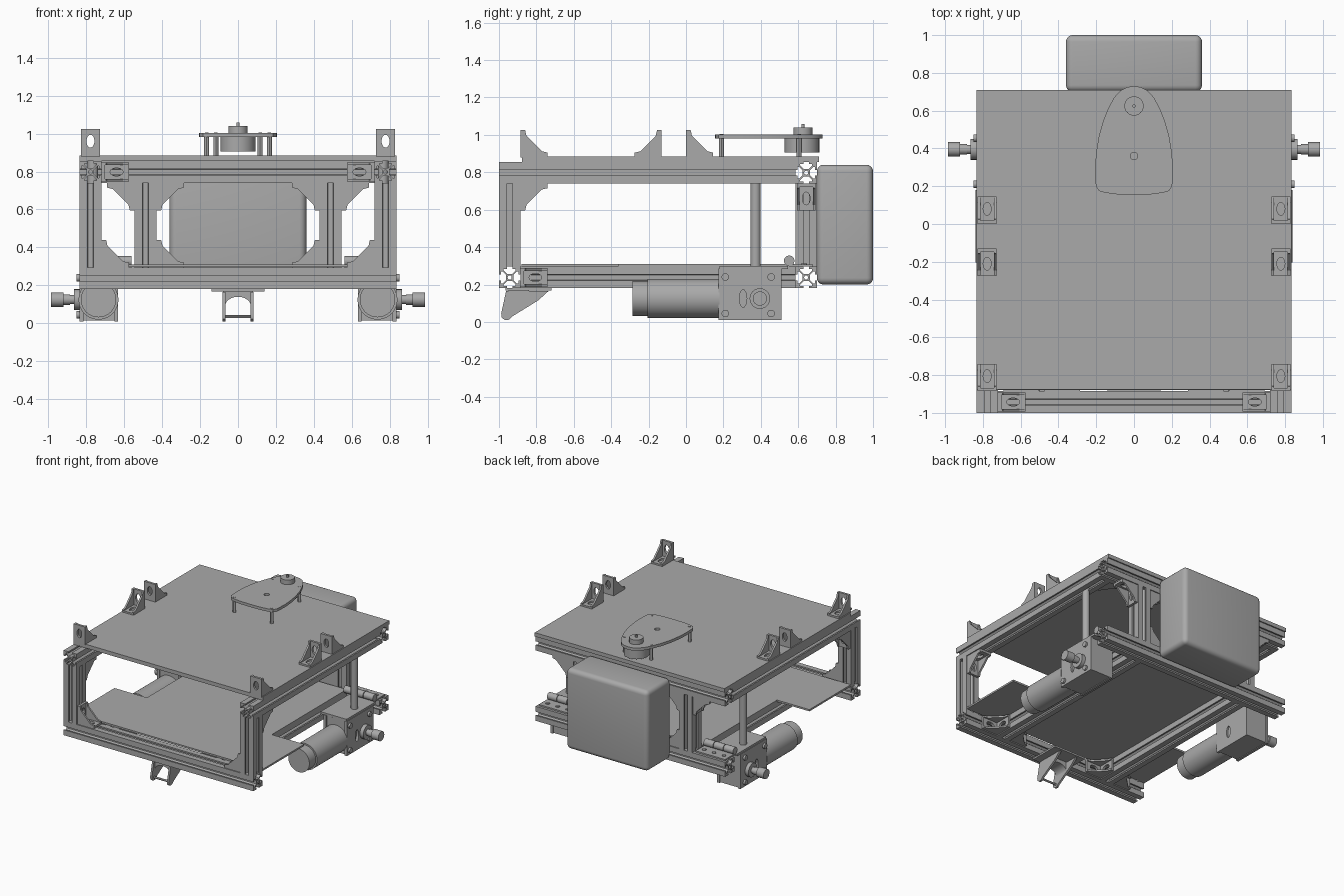
import bpy, bmesh, math
from mathutils import Matrix, Vector

if "Cube" in bpy.data.objects:
    bpy.data.objects.remove(bpy.data.objects["Cube"])

grey = bpy.data.materials.new("machine grey")
grey.use_nodes = True
grey.diffuse_color = (0.4, 0.4, 0.4, 1)
grey.node_tree.nodes["Principled BSDF"].inputs["Base Color"].default_value = (0.4, 0.4, 0.4, 1)

X, Y, Z = Vector((1, 0, 0)), Vector((0, 1, 0)), Vector((0, 0, 1))
parts = []


def frame(pos, u, v):
    """Placement with local x along u and local y along v."""
    m = Matrix((u, v, u.cross(v))).transposed().to_4x4()
    m.translation = Vector(pos)
    return m


def add(name, mesh, matrix=None):
    if not mesh.materials:
        mesh.materials.append(grey)
    ob = bpy.data.objects.new(name, mesh)
    bpy.context.collection.objects.link(ob)
    if matrix is not None:
        ob.matrix_world = matrix
    parts.append(ob)
    return ob


def solid(loops, depth):
    """Mesh of a filled outline with holes, extruded about its plane."""
    cu = bpy.data.curves.new("outline", "CURVE")
    cu.dimensions, cu.fill_mode, cu.extrude = "2D", "BOTH", depth / 2
    for loop in loops:
        sp = cu.splines.new("POLY")
        sp.points.add(len(loop) - 1)
        for p, (a, b) in zip(sp.points, loop):
            p.co = (a, b, 0, 1)
        sp.use_cyclic_u = True
    ob = bpy.data.objects.new("outline", cu)
    bpy.context.collection.objects.link(ob)
    bpy.context.view_layer.update()
    me = bpy.data.meshes.new_from_object(ob.evaluated_get(bpy.context.evaluated_depsgraph_get()))
    bpy.data.objects.remove(ob)
    bm = bmesh.new()
    bm.from_mesh(me)
    bmesh.ops.remove_doubles(bm, verts=bm.verts, dist=1e-5)
    bmesh.ops.recalc_face_normals(bm, faces=bm.faces)
    bm.to_mesh(me)
    bm.free()
    me.materials.clear()
    return me


def ring(cx, cy, rx, ry=None, n=20):
    ry = ry or rx
    return [(cx + rx * math.cos(k * math.tau / n), cy + ry * math.sin(k * math.tau / n)) for k in range(n)]


def rect(x0, x1, y0, y1):
    return [(x0, y0), (x1, y0), (x1, y1), (x0, y1)]


def box(name, x, y, z, bevel=0):
    bm = bmesh.new()
    bmesh.ops.create_cube(bm, size=1)
    for v in bm.verts:
        v.co = [lo + (c + 0.5) * (hi - lo) for c, (lo, hi) in zip(v.co, (x, y, z))]
    if bevel:
        bmesh.ops.bevel(bm, geom=bm.edges[:], offset=bevel, segments=5, profile=0.5, affect="EDGES")
    me = bpy.data.meshes.new(name)
    bm.to_mesh(me)
    bm.free()
    return add(name, me)


def rod(name, start, end, r, n=32):
    a, b = Vector(start), Vector(end)
    bm = bmesh.new()
    bmesh.ops.create_cone(bm, cap_ends=True, segments=n, radius1=r, radius2=r, depth=(b - a).length)
    me = bpy.data.meshes.new(name)
    bm.to_mesh(me)
    bm.free()
    m = (b - a).to_track_quat("Z", "Y").to_matrix().to_4x4()
    m.translation = (a + b) / 2
    return add(name, me, m)


# Slotted rail section: an eighth, mirrored on its diagonal, turned four times
H = 0.0575
eighth = [(0.014, 0.02), (0.032, 0.038), (0.032, 0.046), (0.015, 0.046), (0.015, H), (H, H)]
quarter = eighth + [(b, a) for a, b in reversed(eighth[:-1])]
section = []
for _ in range(4):
    section += quarter
    quarter = [(b, -a) for a, b in quarter]


def rail(name, start, end):
    a, b = Vector(start), Vector(end)
    d = (b - a).normalized()
    u = Vector((abs(d.y), abs(d.z), abs(d.x)))
    v = Vector((abs(d.z), abs(d.x), abs(d.y)))
    add(name, solid([section, ring(0, 0, 0.011, n=12)], (b - a).length), frame((a + b) / 2, u, v))


# Frame of rails
LOW, TOP, FRONT, BACK, SIDE, INNER = 0.2375, 0.7975, -0.9425, 0.6425, 0.7775, 0.4875
rail("front_lower_rail", (-0.835, FRONT, LOW), (0.835, FRONT, LOW))
rail("rear_lower_rail", (-0.835, BACK, LOW), (0.835, BACK, LOW))
rail("rear_upper_rail", (-0.835, BACK, TOP), (0.835, BACK, TOP))
for s in (-1, 1):
    rail("upper_side_rail", (s * SIDE, -1, TOP), (s * SIDE, BACK - H, TOP))
    rail("lower_inner_rail", (s * INNER, FRONT + H, LOW), (s * INNER, BACK - H, LOW))
    rail("front_post", (s * SIDE, FRONT, LOW + H), (s * SIDE, FRONT, TOP - H))
    rail("rear_post", (s * INNER, BACK, LOW + H), (s * INNER, BACK, TOP - H))

# Corner bracket: two slotted flanges and two triangular webs
L, W, T = 0.145, 0.1, 0.018
bm = bmesh.new()
flange = [rect(0, L, -W / 2, W / 2), ring(0.08, 0, 0.034, 0.021)]
web = [[(0, 0), (L, 0), (L, 0.025), (0.115, 0.032), (0.032, 0.115), (0.025, L), (0, L)]]
for loops, depth, place in (
        (flange, T, frame((0, T / 2, 0), X, Z)),
        (flange, T, frame((T / 2, 0, 0), Y, Z)),
        (web, 0.014, frame((0, 0, W / 2 - 0.007), X, Y)),
        (web, 0.014, frame((0, 0, 0.007 - W / 2), X, Y))):
    me = solid(loops, depth)
    me.transform(place)
    bm.from_mesh(me)
    bpy.data.meshes.remove(me)
bracket_mesh = bpy.data.meshes.new("bracket")
bm.to_mesh(bracket_mesh)
bm.free()

for s in (-1, 1):
    out = s * X
    for name, pos, u, v in (
            ("top_bracket_front", (SIDE, -0.885, 0.88), Y, Z),
            ("top_bracket_middle", (SIDE, -0.13, 0.88), -Y, Z),
            ("top_bracket_rear", (SIDE, 0, 0.88), Y, Z),
            ("front_post_foot_bracket", (SIDE - H, FRONT, LOW + H), -out, Z),
            ("front_post_head_bracket", (SIDE, FRONT + H, TOP - H), Y, -Z),
            ("rear_post_outer_bracket", (INNER + H, BACK, TOP - H), out, -Z),
            ("rear_post_inner_bracket", (INNER - H, BACK, TOP - H), -out, -Z),
            ("rear_post_foot_bracket", (INNER - H, BACK, LOW + H), -out, Z),
            ("upper_rail_bracket", (SIDE - H, BACK - H, TOP), -out, -Y),
            ("lower_rail_outer_bracket", (INNER + H, FRONT + H, LOW), out, Y),
            ("lower_rail_inner_bracket", (INNER - H, FRONT + H, LOW), -out, Y)):
        add(name, bracket_mesh, frame((s * pos[0], pos[1], pos[2]), u, v))

# Decks and rear case
box("top_deck", (-0.835, 0.835), (-0.877, 0.71), (0.855, 0.885))
half = [(0.835, -0.88), (0.835, -0.36), (0.55, -0.36), (0.55, 0.58)]
add("lower_deck", solid([half + [(-x, y) for x, y in reversed(half)]], 0.014), frame((0, 0, 0.303), X, Y))
box("rear_case", (-0.36, 0.36), (0.70, 1.0), (0.20, 0.84), 0.035)

# Sensor on its teardrop plate
half = [(0.09, 0.157), (0.15, 0.165), (0.185, 0.175), (0.202, 0.2), (0.206, 0.3), (0.2, 0.38), (0.187, 0.46),
        (0.165, 0.54), (0.135, 0.615), (0.105, 0.67), (0.07, 0.708), (0.035, 0.725)]
tear = [(0, 0.155)] + half + [(0, 0.73)] + [(-x, y) for x, y in reversed(half)]
add("sensor_plate", solid([tear, ring(0, 0.36, 0.02)], 0.022), frame((0, 0, 0.992), X, Y))
rod("sensor_motor", (0, 0.62, 0.905), (0, 0.62, 0.982), 0.093)
rod("sensor_hub", (0, 0.625, 1.0), (0, 0.625, 1.04), 0.051)
rod("sensor_pin", (0, 0.625, 1.03), (0, 0.625, 1.057), 0.008, 12)
for s in (-1, 1):
    for x, y in ((0.165, 0.19), (0.117, 0.605)):
        rod("sensor_standoff", (s * x, y, 0.885), (s * x, y, 0.983), 0.013, 12)
        rod("sensor_screw", (s * x, y, 1.0), (s * x, y, 1.006), 0.01, 12)

# Drive units, hinges and support rods
for s in (-1, 1):
    cx, cy, cz = s * 0.735, 0.395, 0.125
    rod("motor_body", (cx, -0.205, cz), (cx, 0.18, cz), 0.105, 40)
    rod("motor_cap", (cx, -0.285, cz), (cx, -0.2, cz), 0.093, 40)
    box("gearbox", sorted((s * 0.645, s * 0.815)), (0.185, 0.505), (0.015, 0.28))
    face = [rect(0.175, 0.51, 0.01, 0.285), ring(0.305, cz, 0.02, 0.047)]
    for x in (0.642, 0.825):
        add("gearbox_plate", solid(face, 0.02), frame((s * x, 0, 0), Y, Z))
    for y in (0.21, 0.455):
        for z in (0.045, 0.24):
            rod("gearbox_screw", (s * 0.83, y, z), (s * 0.85, y, z), 0.02, 16)
    for a, b, r in ((0.83, 0.865, 0.055), (0.86, 0.985, 0.024), (0.885, 0.925, 0.028), (0.92, 0.985, 0.038)):
        rod("axle_step", (s * a, cy, cz), (s * b, cy, cz), r, 24)
    box("motor_mount", sorted((s * 0.6, s * 0.83)), (0.18, 0.545), (0.283, 0.3))
    box("hinge_leaf", sorted((s * 0.56, s * 0.82)), (0.55, 0.68), (0.295, 0.306))
    for k in range(3):
        a = 0.56 + k * 0.088
        rod("hinge_knuckle", (s * a, 0.552, 0.327), (s * (a + 0.083), 0.552, 0.327), 0.028, 20)
        rod("hinge_screw", (s * (a + 0.04), 0.63, 0.3), (s * (a + 0.04), 0.63, 0.312), 0.016, 12)
    rod("support_rod", (s * 0.765, 0.372, 0.295), (s * 0.765, 0.372, 0.858), 0.027, 24)

# Caster fork under the front rail
fork = [(-0.962, 0.165), (-0.988, 0.045), (-0.985, 0.022), (-0.968, 0.01), (-0.945, 0.012),
        (-0.928, 0.03), (-0.79, 0.115), (-0.735, 0.165)]
for s in (-1, 1):
    add("fork_arm", solid([fork], 0.016), frame((s * 0.074, 0, 0), Y, Z))
box("caster_plate", (-0.14, 0.14), (-0.965, -0.72), (0.168, 0.182))
arch = [(-0.08, 0.168), (-0.08, 0.09)] + [
    (-0.068 * math.cos(k * math.pi / 12), 0.09 + 0.05 * math.sin(k * math.pi / 12)) for k in range(13)
] + [(0.08, 0.09), (0.08, 0.168)]
add("fork_arch", solid([arch], 0.11), frame((0, -0.895, 0), X, Z))
rod("fork_axle", (-0.08, -0.958, 0.035), (0.08, -0.958, 0.035), 0.008, 12)

# Smooth the round parts and keep the edges sharp
for ob in bpy.context.selected_objects:
    ob.select_set(False)
for ob in parts:
    ob.select_set(True)
bpy.context.view_layer.objects.active = parts[0]
bpy.ops.object.shade_smooth_by_angle(angle=math.radians(30))
